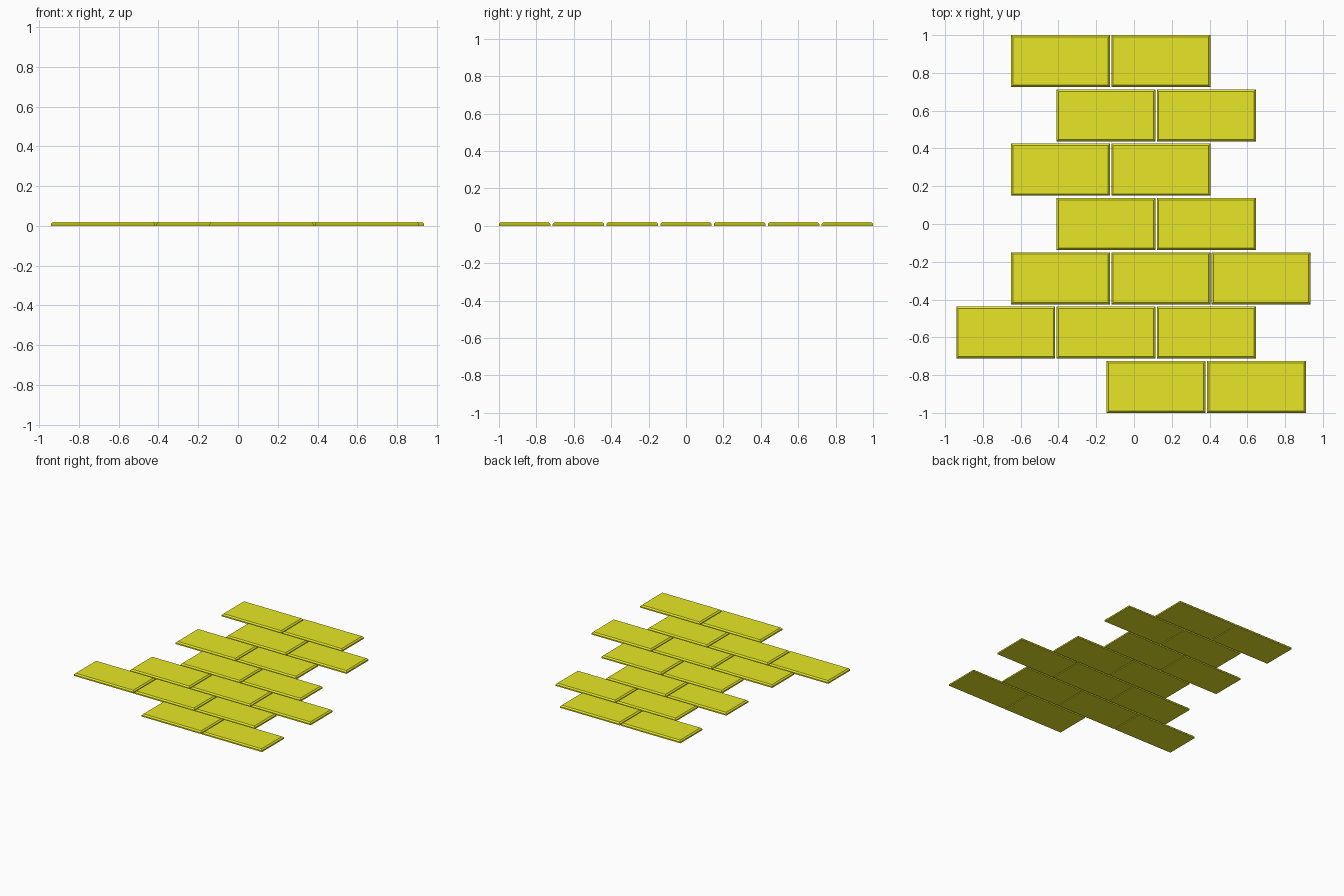
import bpy
import bmesh
from mathutils import Matrix, Vector

if "Cube" in bpy.data.objects:
    bpy.data.objects.remove(bpy.data.objects["Cube"])

BRICK = Vector((0.524, 0.275, 0.02))
PITCH_X, PITCH_Y = 0.531, 0.2875
CHAMFER = 0.01

mat = bpy.data.materials.new("yellow_paint")
mat.diffuse_color = (0.8, 0.8, 0.02, 1)
mat.use_nodes = True
mat.node_tree.nodes["Principled BSDF"].inputs["Base Color"].default_value = mat.diffuse_color

# Shared paver mesh: flat slab with chamfered top edges
mesh = bpy.data.meshes.new("paver")
bm = bmesh.new()
bmesh.ops.create_cube(bm, size=1, matrix=Matrix.Translation((0, 0, BRICK.z / 2)) @ Matrix.Diagonal((*BRICK, 1)))
top_edges = [e for e in bm.edges if all(v.co.z > BRICK.z / 2 for v in e.verts)]
bmesh.ops.bevel(bm, geom=top_edges, offset=CHAMFER, segments=1, affect='EDGES')
bm.to_mesh(mesh)
bm.free()
mesh.materials.append(mat)

# Rows from front to back: (left edge of first paver, paver count)
rows = [(-0.145, 2), (-0.941, 3), (-0.651, 3), (-0.41, 2),
        (-0.651, 2), (-0.41, 2), (-0.651, 2)]
for r, (left, count) in enumerate(rows):
    for c in range(count):
        paver = bpy.data.objects.new(f"paver_row{r + 1}_{c + 1}", mesh)
        paver.location = (left + BRICK.x / 2 + c * PITCH_X, (r - 3) * PITCH_Y, 0)
        bpy.context.collection.objects.link(paver)
